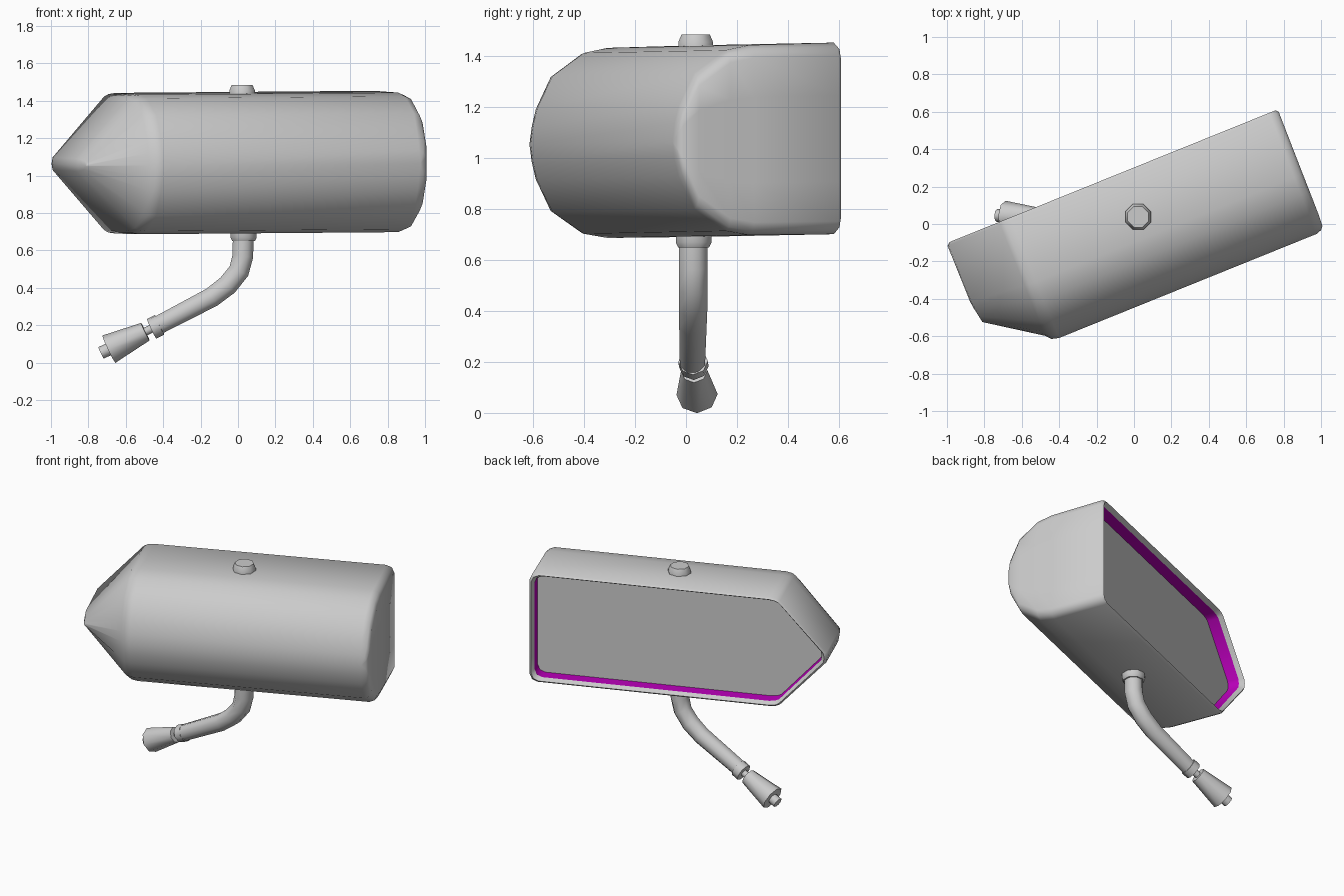
import bpy, bmesh, math
from mathutils import Vector

if "Cube" in bpy.data.objects:
    bpy.data.objects.remove(bpy.data.objects["Cube"])

ANG = math.radians(22)
CZ = 1.066


def finish(name, bm, angle=50):
    me = bpy.data.meshes.new(name)
    bm.to_mesh(me)
    bm.free()
    ob = bpy.data.objects.new(name, me)
    bpy.context.collection.objects.link(ob)
    bpy.ops.object.select_all(action='DESELECT')
    bpy.context.view_layer.objects.active = ob
    ob.select_set(True)
    bpy.ops.object.shade_smooth_by_angle(angle=math.radians(angle))
    return ob


def place(u, v, z):
    # housing coordinates (along, depth, height) to world, with a slight tilt
    x = u * math.cos(ANG) - v * math.sin(ANG)
    y = u * math.sin(ANG) + v * math.cos(ANG)
    return Vector((x, y, CZ + z + 0.02 * y))


def outline(v, h, right, inset=0.0):
    # pointed outline at one depth: upper half, then mirrored
    v_tip = v if v > -0.04 else -0.04 + (v + 0.04) * 0.38
    u_tip = -0.968 + max(0, -0.07 - v_tip) * 0.18 + inset * 1.4
    h = max(h - inset, 0)
    right -= inset
    r = min(0.05, h * 0.5)

    def left(u, z, bend=1.0):
        t = (-0.6 - u) / (-0.6 - u_tip) * bend
        return (u, v + (v_tip - v) * t, z)
    c = inset * 0.4
    up = [(right, v, h * 0.45), (right, v, h - r), (right - 0.3 * r, v, h - 0.3 * r),
          (right - r, v, h), left(-0.6 + c, h), left(-0.64 + c, h * 0.984, 0.4),
          left(-0.665 + c, h * 0.95, 0.9), left(u_tip + 0.006, h * 0.09), left(u_tip, 0)]
    pts = up + [(u, w, -z) for u, w, z in reversed(up[:-1])]
    return [place(*p) for p in pts]


def skin(name, layers):
    # joins a series of outlines into one surface
    bm = bmesh.new()
    rings = [[bm.verts.new(p) for p in outline(*l)] for l in layers]
    n = len(rings[0])
    for a, b in zip(rings, rings[1:]):
        for i in range(n):
            j = (i + 1) % n
            bm.faces.new((a[i], a[j], b[j], b[i]))
    bmesh.ops.remove_doubles(bm, verts=bm.verts, dist=0.0005)
    bmesh.ops.dissolve_degenerate(bm, edges=bm.edges, dist=0.0005)
    return finish(name, bm)


# housing shell: open at the back, with a turned-in hem
layers = [  # depth, half height, right end, inset
    (0.25, 0.376, 0.942, 0.028),
    (0.28, 0.376, 0.942, 0.012),
    (0.265, 0.376, 0.942, 0),
    (-0.09, 0.373, 0.937, 0),
    (-0.19, 0.355, 0.936, 0),
    (-0.322, 0.267, 0.934, 0),
    (-0.387, 0.14, 0.93, 0),
    (-0.405, 0.07, 0.915, 0),
    (-0.415, 0.0, 0.885, 0)]
skin("mirror_housing", layers)

# magenta inner wall of the recess
recess = skin("mirror_recess", [(0.175, 0.376, 0.942, 0.03), layers[0]])
recess.data.flip_normals()
mat = bpy.data.materials.new("magenta")
mat.diffuse_color = (0.5, 0.0, 0.5, 1)
mat.use_nodes = True
mat.node_tree.nodes["Principled BSDF"].inputs["Base Color"].default_value = mat.diffuse_color
recess.data.materials.append(mat)
recess.data.flip_normals()

# recessed mirror glass
bm = bmesh.new()
f = bm.faces.new([bm.verts.new(p) for p in outline(0.175, 0.376, 0.942, 0.03)])
f.normal_update()
if f.normal.y < 0:
    f.normal_flip()
finish("mirror_glass", bm)


def tube(name, stations, offset=0.5, sides=8, angle=50):
    # round section swept along (point, radius) stations, capped at both ends
    bm = bmesh.new()
    pts = [Vector(p) for p, r in stations]
    rings = []
    for i, (p, r) in enumerate(stations):
        a, b = pts[max(i - 1, 0)], pts[min(i + 1, len(pts) - 1)]
        d = ((pts[i] - a).normalized() + (b - pts[i]).normalized()).normalized()
        side = Vector((0, 1, 0))
        side = (side - d * side.dot(d)).normalized()
        other = d.cross(side)
        rings.append([bm.verts.new(pts[i] + r * (side * math.cos(w) + other * math.sin(w)))
                      for w in (2 * math.pi * (k + offset) / sides for k in range(sides))])
    for a, b in zip(rings, rings[1:]):
        for i in range(sides):
            j = (i + 1) % sides
            bm.faces.new((a[i], a[j], b[j], b[i]))
    bm.faces.new(rings[0])
    bm.faces.new(rings[-1])
    bmesh.ops.recalc_face_normals(bm, faces=bm.faces)
    return finish(name, bm, angle)


# top cap and bottom collar
tube("top_cap", [((0.022, 0.038, 1.43), 0.074), ((0.022, 0.038, 1.455), 0.074),
                 ((0.022, 0.038, 1.486), 0.06)])
tube("arm_collar", [((0.03, 0.03, 0.71), 0.076), ((0.03, 0.03, 0.67), 0.076),
                    ((0.03, 0.03, 0.65), 0.066)])

# bent support arm
tube("support_arm", [((0.028, 0.028, 0.69), 0.06), ((0.026, 0.028, 0.57), 0.06),
                     ((0.005, 0.028, 0.49), 0.06), ((-0.055, 0.028, 0.415), 0.06),
                     ((-0.14, 0.027, 0.35), 0.058), ((-0.45, 0.025, 0.188), 0.053)])

# end fittings along the arm's final direction
start = Vector((-0.455, 0.03, 0.185))
step = (Vector((-0.737, 0.046, 0.05)) - start).normalized()


def fitting(name, stops):
    tube(name, [(start + step * s, r) for s, r in stops], offset=0)


fitting("arm_ferrule", [(-0.04, 0.058), (0.008, 0.058)])
fitting("joint_rod", [(0, 0.022), (0.06, 0.022)])
fitting("mount_cone", [(0.045, 0.052), (0.262, 0.081)])
fitting("mount_stud", [(0.255, 0.034), (0.308, 0.034)])
